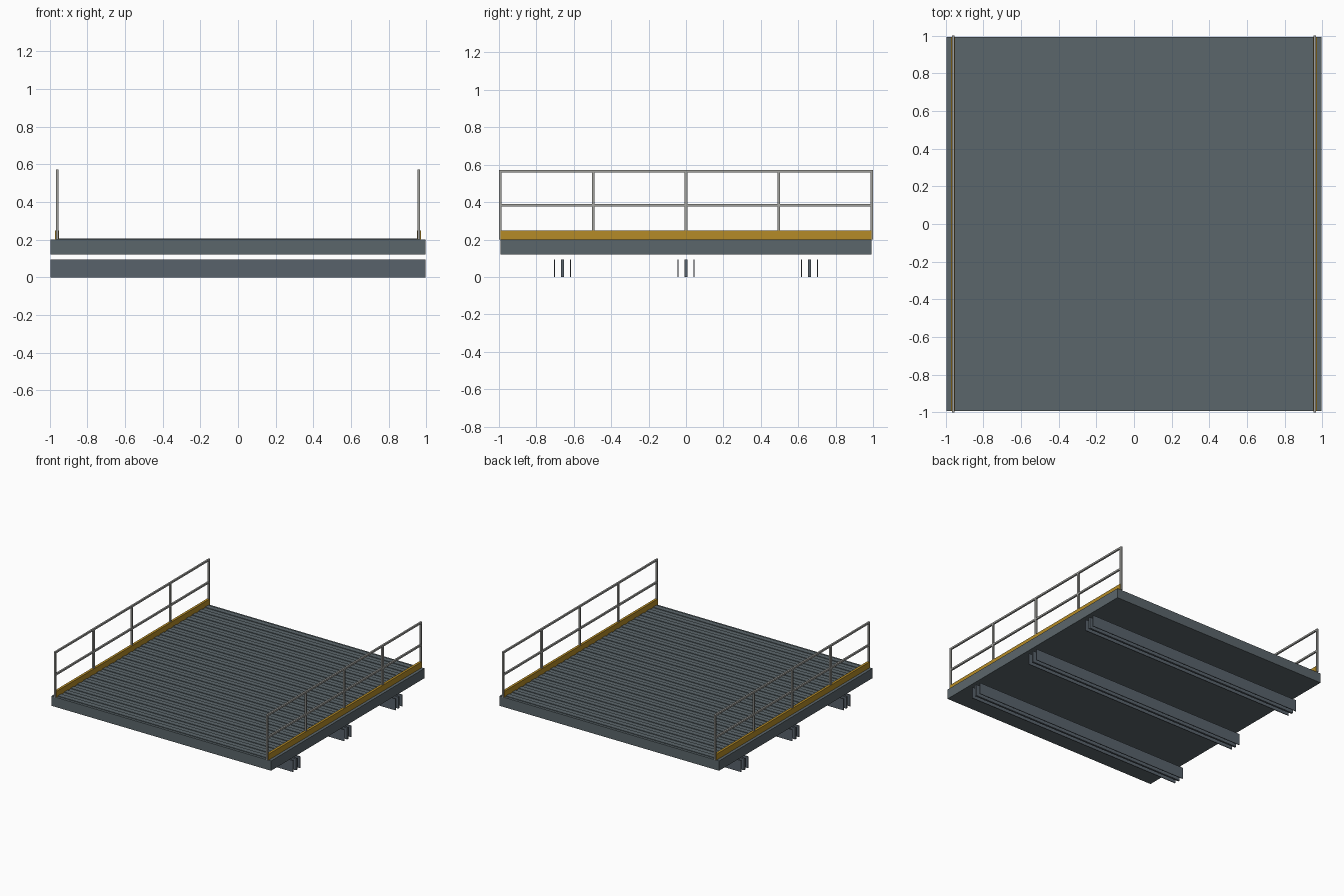
import bpy, bmesh
from mathutils import Matrix

if "Cube" in bpy.data.objects:
    bpy.data.objects.remove(bpy.data.objects["Cube"])


def material(name, rgb):
    m = bpy.data.materials.new(name)
    m.diffuse_color = (*rgb, 1)
    m.use_nodes = True
    m.node_tree.nodes["Principled BSDF"].inputs["Base Color"].default_value = m.diffuse_color
    return m


DECK = material("deck_steel", (0.105, 0.133, 0.147))
BEAM = material("beam_steel", (0.098, 0.122, 0.147))
RAIL = material("galvanised_rail", (0.36, 0.36, 0.34))
TOE = material("safety_yellow", (0.46, 0.26, 0.02))


def boxes(name, mat, items):
    """One object made of boxes, each given as (centre, size)."""
    bm = bmesh.new()
    for centre, size in items:
        bmesh.ops.create_cube(
            bm, size=1, matrix=Matrix.Translation(centre) @ Matrix.Diagonal((*size, 1)))
    mesh = bpy.data.meshes.new(name)
    bm.to_mesh(mesh)
    bm.free()
    mesh.materials.append(mat)
    ob = bpy.data.objects.new(name, mesh)
    bpy.context.collection.objects.link(ob)
    return ob


W, L = 1.988, 1.984          # deck width and length
RAIL_X, BAR = 0.96, 0.014    # railing offset and bar thickness
TOP = 0.20                   # deck height

# Deck slab with raised anti-slip ribs across it
boxes("deck", DECK, [((0, 0, 0.16), (W, L, 0.08))])
N = 24
pitch = L / N
boxes("deck_ribs", DECK, [
    ((0, -L / 2 + pitch * (i + 0.5), TOP + 0.002), (1.91, pitch * 0.5, 0.006))
    for i in range(N)])

# Cross beams: thick web between two thin flanges
for name, y in (("front_beam", -0.661), ("middle_beam", 0), ("back_beam", 0.661)):
    boxes(name, BEAM, [((0, y + dy, 0.047), (W, t, 0.094))
                       for dy, t in ((-0.043, 0.006), (0, 0.016), (0.043, 0.006))])

# Railings and toe boards on both sides
for side, s in (("left", -1), ("right", 1)):
    x = s * RAIL_X
    boxes(side + "_posts", RAIL, [
        ((x, (i - 2) * 0.4965, (TOP + 0.565) / 2), (BAR, BAR, 0.565 - TOP))
        for i in range(5)])
    boxes(side + "_rails", RAIL, [((x, 0, z), (BAR, 2.0, BAR)) for z in (0.383, 0.565)])
    boxes(side + "_toe_board", TOE, [((x, 0, 0.224), (0.02, L, 0.048))])
